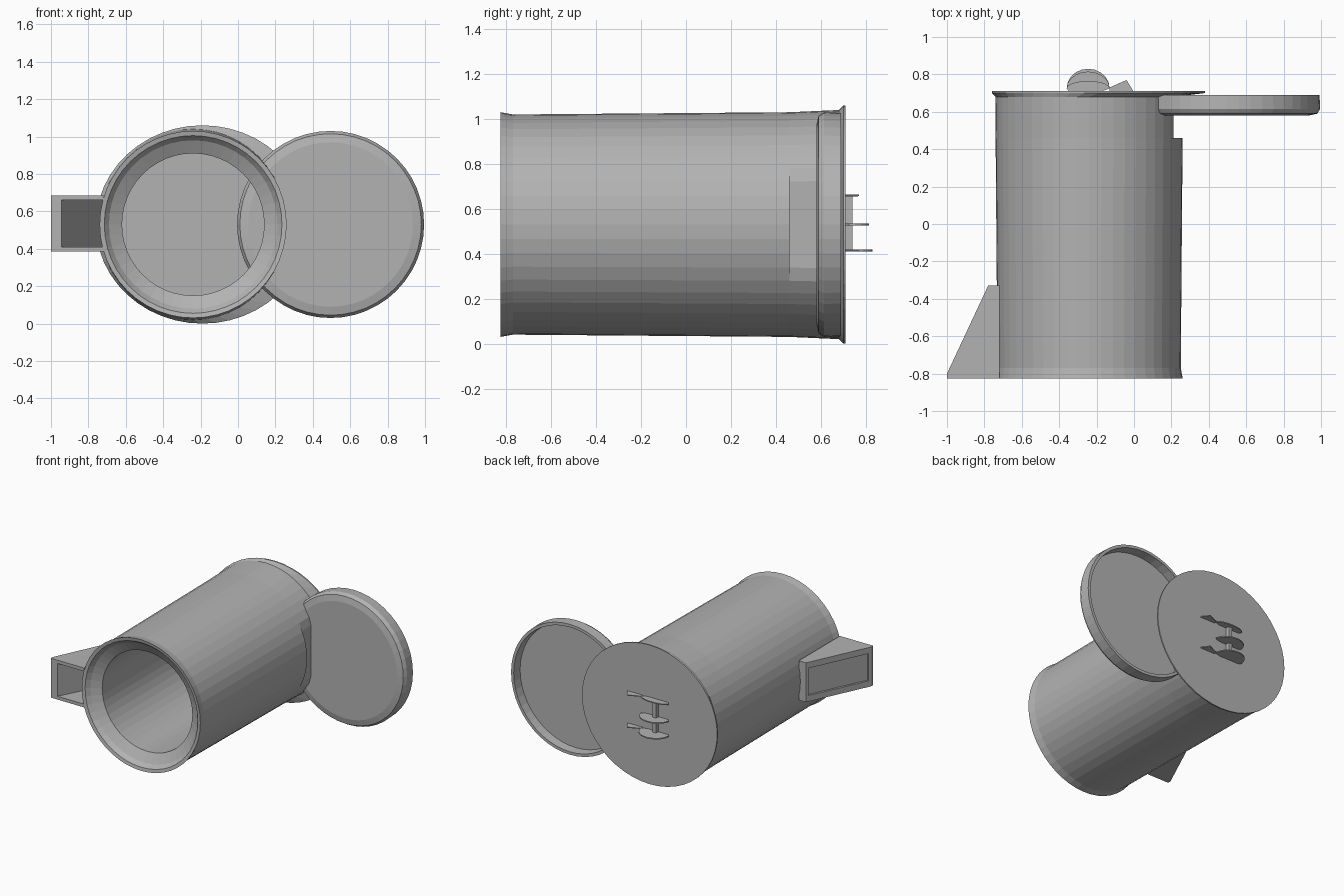
import bpy, bmesh, math
from mathutils import Vector

if "Cube" in bpy.data.objects:
    bpy.data.objects.remove(bpy.data.objects["Cube"])

SIDES = 48
CX, CZ = -0.24, 0.53

grey = bpy.data.materials.new("plain_grey")
grey.diffuse_color = (0.45, 0.45, 0.45, 1)
grey.use_nodes = True
grey.node_tree.nodes["Principled BSDF"].inputs["Base Color"].default_value = grey.diffuse_color


def finish(name, bm):
    """Turn a bmesh into a flat shaded object."""
    bmesh.ops.recalc_face_normals(bm, faces=bm.faces[:])
    mesh = bpy.data.meshes.new(name)
    bm.to_mesh(mesh)
    bm.free()
    mesh.materials.append(grey)
    obj = bpy.data.objects.new(name, mesh)
    bpy.context.collection.objects.link(obj)
    return obj


def lathe(name, rings, cz=CZ):
    """Join rings (y, centre x, radius x, radius z, largest x) along y; both ends are fans."""
    bm = bmesh.new()
    loops = []
    for y, cx, rx, rz, xmax in rings:
        loop = []
        for i in range(SIDES):
            a = 2 * math.pi * i / SIDES
            loop.append(bm.verts.new((min(cx + rx * math.cos(a), xmax), y, cz + rz * math.sin(a))))
        loops.append(loop)
    for a, b in zip(loops, loops[1:]):
        for i in range(SIDES):
            j = (i + 1) % SIDES
            bm.faces.new((a[i], a[j], b[j], b[i]))
    for loop, ring in ((loops[0], rings[0]), (loops[-1], rings[-1])):
        centre = bm.verts.new((ring[1], ring[0], cz))
        for i in range(SIDES):
            bm.faces.new((loop[i], loop[(i + 1) % SIDES], centre))
    return finish(name, bm)


def prism(name, points, z0, z1, recess=False):
    """Extrude an outline in x, y from z0 to z1; optionally recess its first side."""
    bm = bmesh.new()
    low = [bm.verts.new((x, y, z0)) for x, y in points]
    high = [bm.verts.new((x, y, z1)) for x, y in points]
    bm.faces.new(low)
    bm.faces.new(high)
    sides = []
    n = len(points)
    for i in range(n):
        j = (i + 1) % n
        sides.append(bm.faces.new((low[i], low[j], high[j], high[i])))
    bmesh.ops.recalc_face_normals(bm, faces=bm.faces[:])
    if recess:
        bmesh.ops.inset_region(bm, faces=[sides[0]], thickness=0.03, depth=0)
        bmesh.ops.inset_region(bm, faces=[sides[0]], thickness=0.002, depth=-0.012)
    return finish(name, bm)


# Hollow barrel: inner floor, bore, front lip, outer wall, flat notch for the lid, flared back
FREE, CUT = 9, 0.21
lathe("barrel", [
    (0.66, CX, 0.38, 0.38, FREE),
    (-0.75, CX, 0.38, 0.38, FREE),
    (-0.79, CX, 0.45, 0.45, FREE),
    (-0.82, CX, 0.475, 0.475, FREE),
    (-0.825, CX, 0.5, 0.5, FREE),
    (-0.77, CX, 0.49, 0.49, FREE),
    (0.46, CX, 0.5, 0.5, FREE),
    (0.46, CX, 0.5, 0.5, CUT),
    (0.68, CX, 0.5, 0.51, CUT),
    (0.70, -0.19, 0.57, 0.53, FREE),
    (0.71, -0.19, 0.57, 0.53, FREE),
])

# Round lid: shallow dish open to the back
LX = 0.495
lathe("lid", [(y, LX, r, r, FREE) for y, r in
              ((0.58, 0.44), (0.59, 0.485), (0.615, 0.5), (0.69, 0.497),
               (0.69, 0.475), (0.62, 0.47))])

# Wedge handle: two cheeks and a sloping outer wall, open at the front
wedge = [(-0.72, -0.33), (-0.78, -0.33), (-1.0, -0.80), (-1.0, -0.825), (-0.72, -0.825)]
prism("handle_lower_cheek", wedge, 0.385, 0.41)
prism("handle_upper_cheek", wedge, 0.66, 0.685)
prism("handle_slope", [(-0.78, -0.33), (-1.0, -0.80), (-1.0, -0.825), (-0.945, -0.825),
                       (-0.72, -0.39), (-0.72, -0.33)], 0.41, 0.66, recess=True)

# Thin fins on the back plate
for k, (z, tip) in enumerate(((0.66, 0.765), (0.53, 0.815), (0.415, 0.83))):
    arc = [(-0.245 + 0.115 * math.cos(t * math.pi / 10),
            0.725 + (tip - 0.725) * math.sin(t * math.pi / 10)) for t in range(11)]
    prism("back_fin_%d" % (k + 1), [(-0.20, 0.70)] + arc + [(-0.34, 0.70)], z - 0.004, z + 0.004)
for k, z in enumerate((0.66, 0.415)):
    prism("back_spur_%d" % (k + 1), [(-0.13, 0.705), (0.0, 0.705), (-0.04, 0.77), (-0.13, 0.73)],
          z - 0.003, z + 0.003)

# Upright post joining the fins
prism("back_post", [(-0.265, 0.70), (-0.235, 0.70), (-0.235, 0.74), (-0.265, 0.74)], 0.42, 0.655)
